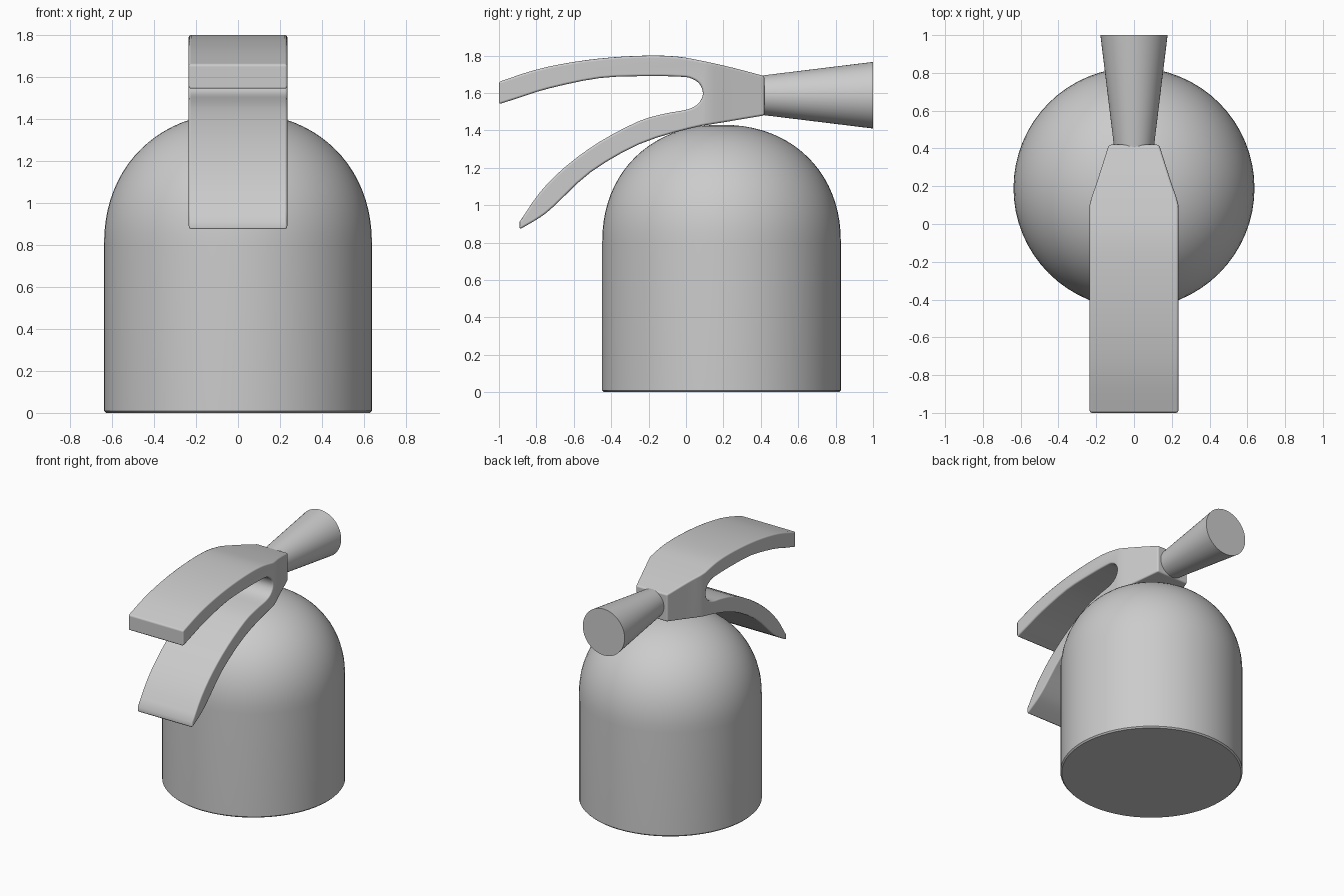
import bpy, bmesh, math
from mathutils import Vector, Matrix

if "Cube" in bpy.data.objects:
    bpy.data.objects.remove(bpy.data.objects["Cube"])


def finish(bm, name, angle=35):
    bmesh.ops.recalc_face_normals(bm, faces=bm.faces[:])
    mesh = bpy.data.meshes.new(name)
    bm.to_mesh(mesh)
    bm.free()
    obj = bpy.data.objects.new(name, mesh)
    bpy.context.collection.objects.link(obj)
    bpy.ops.object.select_all(action='DESELECT')
    obj.select_set(True)
    bpy.context.view_layer.objects.active = obj
    bpy.ops.object.shade_smooth_by_angle(angle=math.radians(angle))
    return obj


def smooth_path(pts, steps=3):
    """Catmull-Rom curve through the points, ends included."""
    p = [Vector(q) for q in pts]
    p = [2 * p[0] - p[1]] + p + [2 * p[-1] - p[-2]]
    out = []
    for a, b, c, d in zip(p, p[1:], p[2:], p[3:]):
        for i in range(steps):
            t = i / steps
            out.append(0.5 * (2 * b + (c - a) * t + (2 * a - 5 * b + 4 * c - d) * t * t
                              + (3 * b - a - 3 * c + d) * t ** 3))
    return out + [p[-2]]


def lathe(name, profile, matrix, segments=64):
    bm = bmesh.new()
    vs = [bm.verts.new((r, 0, z)) for r, z in profile]
    es = [bm.edges.new(pair) for pair in zip(vs, vs[1:])]
    bmesh.ops.spin(bm, geom=vs + es, cent=(0, 0, 0), axis=(0, 0, 1),
                   angle=math.tau, steps=segments, use_duplicate=False)
    bmesh.ops.remove_doubles(bm, verts=bm.verts[:], dist=1e-4)
    bm.transform(matrix)
    return finish(bm, name)


# Tank: straight wall with a slightly squared dome
R, SHOULDER, TOP = 0.638, 0.80, 1.43
tank = [(0, 0), (R - 0.01, 0), (R, 0.01)]
for i in range(21):
    a = math.pi / 2 * i / 20
    tank.append((R * max(math.cos(a), 0) ** 0.93 if i < 20 else 0,
                 SHOULDER + (TOP - SHOULDER) * math.sin(a) ** 0.93))
lathe("tank", tank, Matrix.Translation((0, 0.19, 0)))

# Nozzle: flaring cone pointing backwards
lathe("nozzle", [(0, -0.05), (0.1, -0.05), (0.107, 0), (0.178, 0.58), (0, 0.58)],
      Matrix.Translation((0, 0.42, 1.588)) @ Matrix.Rotation(-math.pi / 2, 4, 'X'), 48)

# Valve block and both levers: one side outline (y, z)
upper_top = [(-1, 1.66), (-0.8, 1.725), (-0.6, 1.766), (-0.4, 1.79), (-0.2, 1.80),
             (-0.05, 1.795), (0.08, 1.773), (0.25, 1.735), (0.42, 1.69)]
lower_bottom = [(0.42, 1.48), (0.2, 1.443), (0.02, 1.41), (-0.25, 1.326), (-0.51, 1.176),
                (-0.7, 1.0), (-0.78, 0.935), (-0.89, 0.87)]
inside = [(-0.89, 0.91), (-0.78, 1.07), (-0.64, 1.21), (-0.46, 1.34), (-0.25, 1.45),
          (-0.11, 1.49), (0, 1.51), (0.06, 1.538), (0.09, 1.59), (0.075, 1.645),
          (0.03, 1.677), (-0.03, 1.687), (-0.2, 1.69), (-0.46, 1.68), (-0.73, 1.625),
          (-0.89, 1.575), (-1, 1.54)]
outline = smooth_path(upper_top) + smooth_path(lower_bottom) + smooth_path(inside)

bm = bmesh.new()
face = bm.faces.new([bm.verts.new((-1, y, z)) for y, z in outline])
ext = bmesh.ops.extrude_face_region(bm, geom=[face])
for v in ext["geom"]:
    if isinstance(v, bmesh.types.BMVert):
        v.co.x = 1
for y in (0.1, 0.15, 0.21):
    bmesh.ops.bisect_plane(bm, geom=bm.verts[:] + bm.edges[:] + bm.faces[:],
                           plane_co=(0, y, 0), plane_no=(0, 1, 0))

# Narrow the block towards the nozzle
widths = [(-2, 0.235), (0.1, 0.235), (0.15, 0.222), (0.21, 0.2), (0.43, 0.13)]
for v in bm.verts:
    for (y0, w0), (y1, w1) in zip(widths, widths[1:]):
        if y0 <= v.co.y < y1:
            w = w0 + (w1 - w0) * (v.co.y - y0) / (y1 - y0)
            v.co.x = math.copysign(w, v.co.x)
            break
handle = finish(bm, "valve_and_levers")
bevel = handle.modifiers.new("soft_edges", 'BEVEL')
bevel.width = 0.012
bevel.segments = 2
bevel.limit_method = 'ANGLE'
bevel.angle_limit = math.radians(45)
bevel.harden_normals = True
